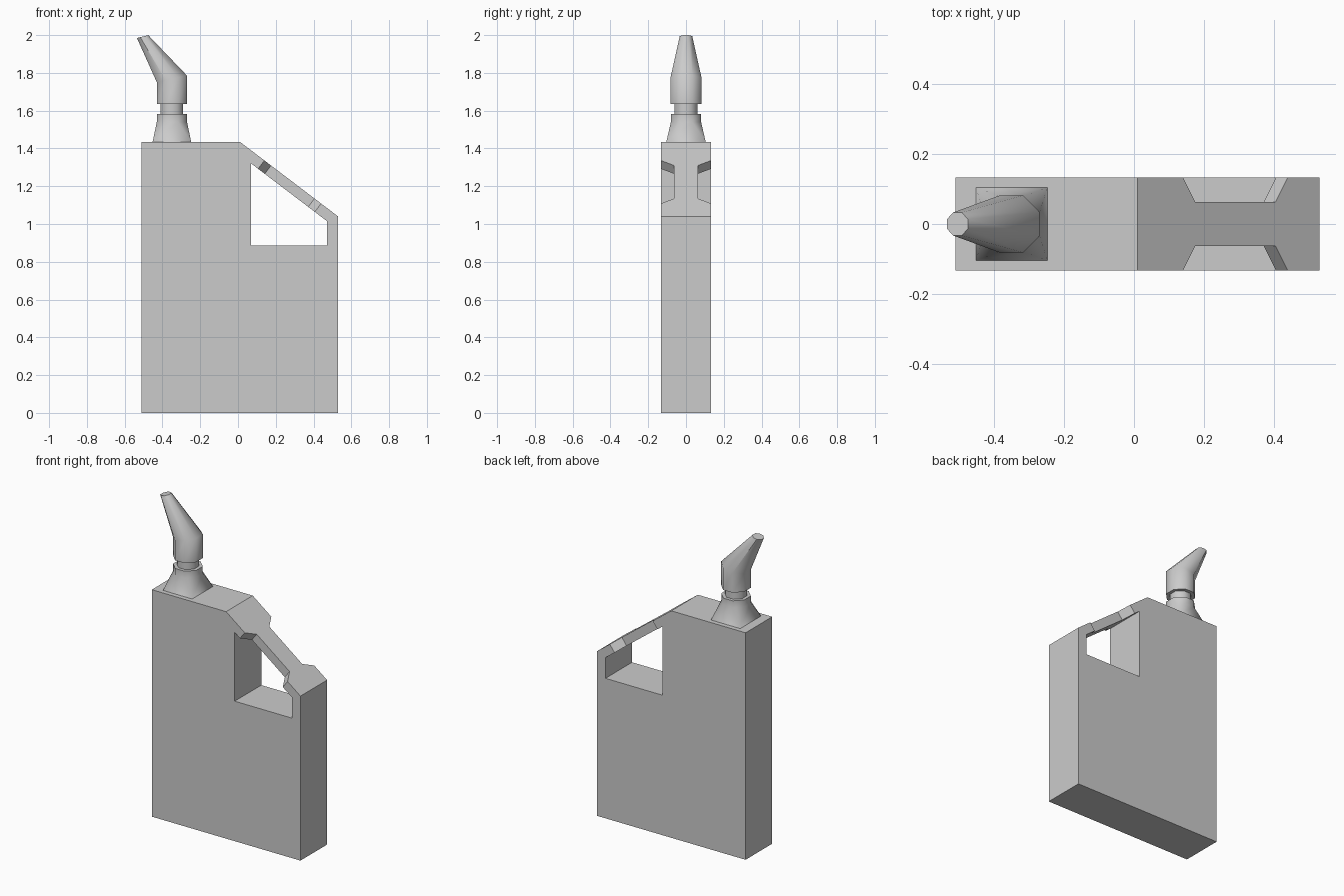
import bpy, bmesh, math
from mathutils import Vector

if "Cube" in bpy.data.objects:
    bpy.data.objects.remove(bpy.data.objects["Cube"])


def loft(name, rings):
    """Closed solid through rings of equal point count."""
    bm = bmesh.new()
    vs = [[bm.verts.new(p) for p in r] for r in rings]
    n = len(vs[0])
    for a, b in zip(vs, vs[1:]):
        for i in range(n):
            j = (i + 1) % n
            bm.faces.new((a[i], a[j], b[j], b[i]))
    bm.faces.new(vs[0][::-1])
    bm.faces.new(vs[-1])
    bmesh.ops.remove_doubles(bm, verts=bm.verts, dist=1e-5)
    bmesh.ops.recalc_face_normals(bm, faces=bm.faces)
    me = bpy.data.meshes.new(name)
    bm.to_mesh(me)
    bm.free()
    ob = bpy.data.objects.new(name, me)
    bpy.context.collection.objects.link(ob)
    return ob


def prism(name, profile, half):
    return loft(name, [[(x, y, z) for x, z in profile] for y in (-half, half)])


def octagon(cx, z, rx, ry, tilt=0.0):
    """Octagon with flats facing x and y; rx, ry are half widths, tilt is rise per x."""
    pts = []
    for i in range(8):
        a = math.radians(22.5 + 45 * i)
        k = 1 / math.cos(math.radians(22.5))
        dx = rx * k * math.cos(a)
        pts.append((cx + dx, ry * k * math.sin(a), z + tilt * dx))
    return pts


def cut(target, cutter):
    m = target.modifiers.new("cut", 'BOOLEAN')
    m.object = cutter
    m.operation = 'DIFFERENCE'
    m.solver = 'EXACT'
    dg = bpy.context.evaluated_depsgraph_get()
    me = bpy.data.meshes.new_from_object(target.evaluated_get(dg))
    target.modifiers.clear()
    target.data = me
    bpy.data.objects.remove(cutter)


# Can body with sloped shoulder
D = 0.133
body = prism("can_body", [(-0.51, 0), (0.53, 0), (0.53, 1.04), (0.01, 1.435), (-0.51, 1.435)], D)

# Hand opening
cut(body, prism("opening_cutter", [(0.07, 0.885), (0.47, 0.885), (0.47, 1.016), (0.07, 1.32)], 0.3))

# Grip notches on both sides of the handle bar, cut square to the slope
slope = -0.395 / 0.52
normal = Vector((-slope, 0, 1)).normalized()
for s in (-1, 1):
    plan = [(0.13, 0.153), (0.175, 0.063), (0.405, 0.063), (0.45, 0.153)]
    base = [Vector((x, s * y, 1.435 + slope * (x - 0.01))) for x, y in plan]
    cut(body, loft("notch_cutter", [[p + normal * d for p in base] for d in (-0.075, 0.05)]))

# Spout base: square foot blending into an octagon
cx = -0.35
foot = [(cx + a * 0.102, b * 0.104, 1.435)
        for a, b in ((1, 1), (1, 1), (-1, 1), (-1, 1), (-1, -1), (-1, -1), (1, -1), (1, -1))]
# corner pairs line up with the diagonal octagon edges
spout_base = loft("spout_base", [foot, octagon(cx, 1.54, 0.08, 0.08), octagon(cx, 1.583, 0.08, 0.08)])

# Neck
neck = loft("neck", [octagon(cx, z, 0.06, 0.06) for z in (1.57, 1.65)])

# Collar with bent, tapering nozzle
nozzle = loft("nozzle", [octagon(cx, 1.635, 0.08, 0.082),
                         octagon(cx, 1.768, 0.08, 0.082, 0.22),
                         octagon(-0.505, 1.992, 0.03, 0.033, 0.25)])

for ob in (spout_base, neck, nozzle):
    bpy.ops.object.select_all(action='DESELECT')
    ob.select_set(True)
    bpy.context.view_layer.objects.active = ob
    bpy.ops.object.shade_smooth_by_angle(angle=math.radians(48))
